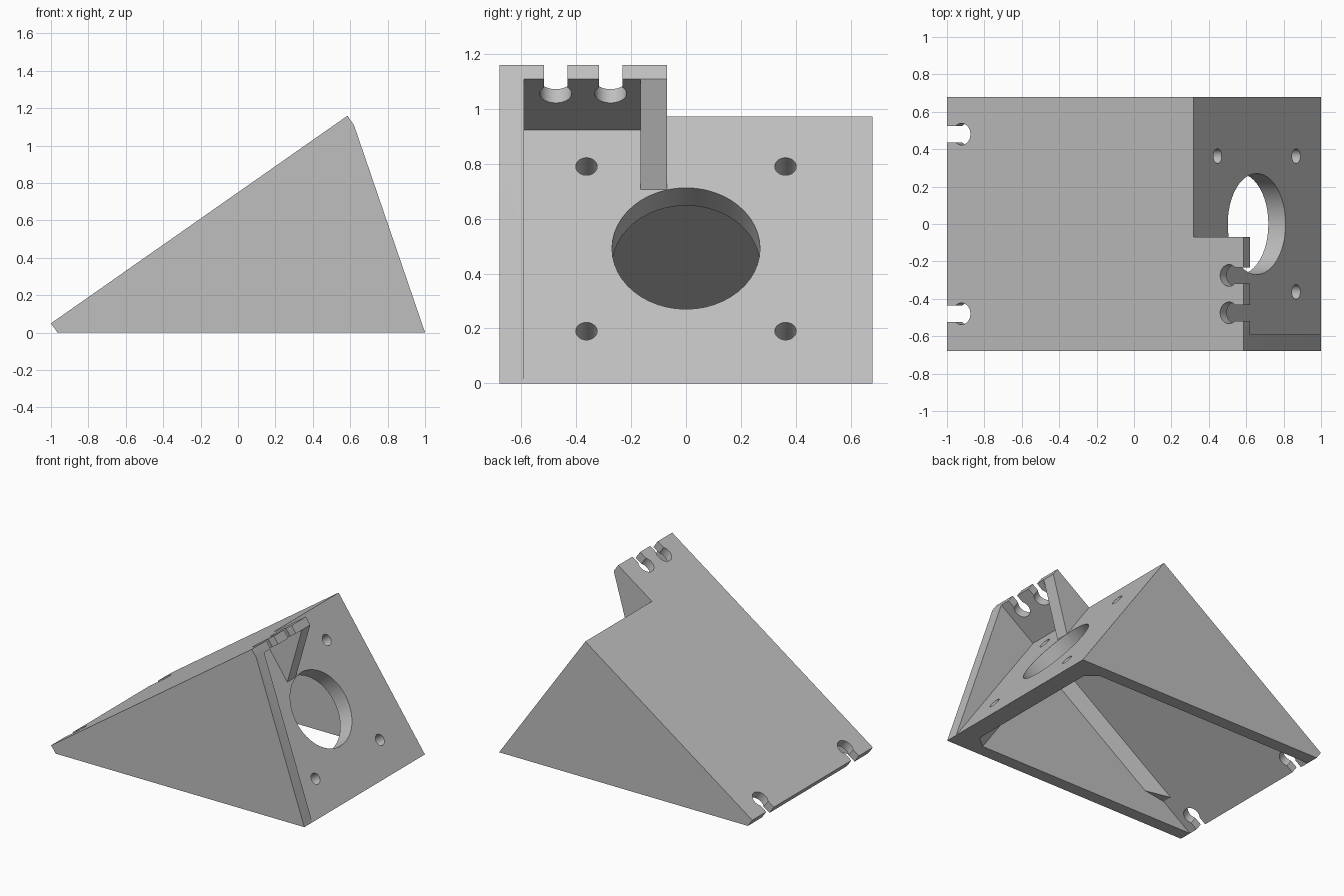
import bpy, bmesh, math
from mathutils import Matrix

if "Cube" in bpy.data.objects:
    bpy.data.objects.remove(bpy.data.objects["Cube"])

# Built in a tilted frame: x runs up the sloping top plate, z = 0 is its upper face
TILT = math.radians(35)
LENGTH, TOP_T, MOTOR, MOTOR_T = 1.935, 0.061, 1.610, 0.113
HALF_W, INNER_W = 0.68, 0.59

grey = bpy.data.materials.new("grey_plastic")
grey.diffuse_color = (0.52, 0.52, 0.52, 1)
grey.use_nodes = True
grey.node_tree.nodes["Principled BSDF"].inputs["Base Color"].default_value = grey.diffuse_color


def to_object(name, bm):
    bmesh.ops.recalc_face_normals(bm, faces=bm.faces)
    me = bpy.data.meshes.new(name)
    bm.to_mesh(me)
    bm.free()
    me.materials.append(grey)
    ob = bpy.data.objects.new(name, me)
    bpy.context.collection.objects.link(ob)
    return ob


def prism(name, pts, y0, y1, bevel_rule=None, bevel=0.07):
    bm = bmesh.new()
    a = [bm.verts.new((x, y0, z)) for x, z in pts]
    b = [bm.verts.new((x, y1, z)) for x, z in pts]
    bm.faces.new(a)
    bm.faces.new(b[::-1])
    for i in range(len(pts)):
        j = (i + 1) % len(pts)
        bm.faces.new((a[i], b[i], b[j], a[j]))
    if bevel_rule:
        edges = [e for e in bm.edges if bevel_rule(e)]
        bmesh.ops.bevel(bm, geom=edges, offset=bevel, segments=1, affect='EDGES')
    return to_object(name, bm)


def cylinder(name, r, depth, loc, along_x=False):
    bm = bmesh.new()
    m = Matrix.Translation(loc)
    if along_x:
        m = m @ Matrix.Rotation(math.pi / 2, 4, 'Y')
    bmesh.ops.create_cone(bm, cap_ends=True, segments=48, radius1=r, radius2=r,
                          depth=depth, matrix=m)
    return to_object(name, bm)


def cut(target, cutter):
    cutter.hide_render = True
    mod = target.modifiers.new("cut", 'BOOLEAN')
    mod.operation, mod.solver, mod.object = 'DIFFERENCE', 'EXACT', cutter
    bpy.context.view_layer.objects.active = target
    bpy.ops.object.modifier_apply(modifier=mod.name)
    bpy.data.objects.remove(cutter, do_unlink=True)


# Solid wedge
bracket = prism("motor_bracket", [(0, 0), (0, -TOP_T), (MOTOR, -1.188),
                                  (LENGTH, -TOP_T), (LENGTH, 0)], -HALF_W, HALF_W)

# Open space in front of the motor plate on the far side
cut(bracket, prism("side_clearance", [(MOTOR, 0.3), (MOTOR, -1.5), (2.5, -1.5), (2.5, 0.3)],
                   -0.07, 1))
# Pocket between the side wall and the rib
cut(bracket, prism("pocket", [(MOTOR, -TOP_T), (MOTOR, -1.5), (2.5, -1.5), (2.5, -TOP_T)],
                   -INNER_W, -0.165))
# Slanted edge of the rib
cut(bracket, prism("rib_edge", [(MOTOR, -0.325), (MOTOR, -1.5), (2.5, -1.5),
                                (2.5, -TOP_T), (LENGTH, -TOP_T)], -0.166, -0.069))


# Hollow inside with chamfered inner corners
def inner_corner(e):
    p, q = (v.co for v in e.verts)
    if abs(p.y - q.y) > 0.01:
        return False
    return (min(p.z, q.z) > -0.1) or (min(p.x, q.x) > 1.4)


inner = MOTOR - MOTOR_T
cut(bracket, prism("cavity", [(-0.2, -TOP_T), (inner, -TOP_T), (inner, -1.4), (-0.2, -1.4)],
                   -INNER_W, INNER_W, inner_corner))
# Chamfers stop short of the low end
cut(bracket, prism("chamfer_end", [(-0.2, -TOP_T), (0.27, -TOP_T), (0.55, -0.201),
                                   (0.55, -1.4), (-0.2, -1.4)], -INNER_W, INNER_W))

# Motor opening and its four screw holes
cut(bracket, cylinder("motor_hole", 0.27, 0.3, (MOTOR - 0.05, 0, -0.588), True))
for y in (-0.363, 0.363):
    for z in (-0.223, -0.956):
        cut(bracket, cylinder("screw_hole", 0.039, 0.3, (MOTOR - 0.05, y, z), True))

# Keyhole slots at both ends of the top plate
for x, end, ys in ((0.095, -0.2, (-0.48, 0.48)), (1.841, 2.2, (-0.475, -0.275))):
    for y in ys:
        cut(bracket, cylinder("slot_hole", 0.058, 0.24, (x, y, 0)))
        x0, x1 = sorted((x, end))
        cut(bracket, prism("slot", [(x0, 0.1), (x0, -0.12), (x1, -0.12), (x1, 0.1)],
                           y - 0.043, y + 0.043))

# Tilt into place
bracket.data.transform(Matrix.Translation((-1, 0, 0.05)) @ Matrix.Rotation(-TILT, 4, 'Y'))
bpy.ops.object.select_all(action='DESELECT')
bracket.select_set(True)
bpy.context.view_layer.objects.active = bracket
bpy.ops.object.shade_smooth_by_angle(angle=math.radians(20))
